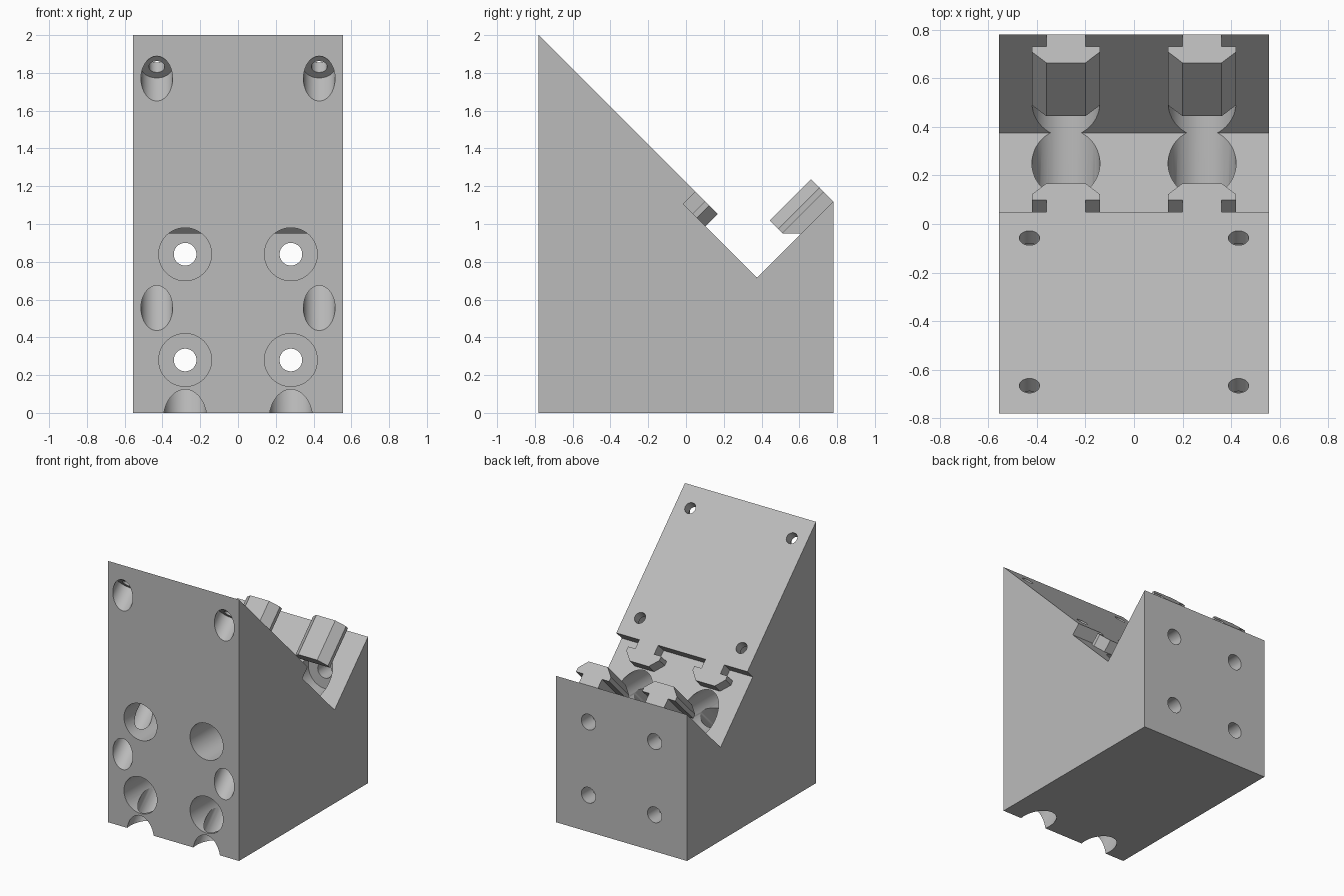
import bpy, bmesh, math
from mathutils import Vector

cube = bpy.data.objects.get("Cube")
if cube:
    bpy.data.objects.remove(cube)

grey = bpy.data.materials.new("plain grey")
grey.use_nodes = True
colour = (0.5, 0.5, 0.5, 1)
grey.diffuse_color = colour
grey.node_tree.nodes["Principled BSDF"].inputs["Base Color"].default_value = colour

X = Vector((1, 0, 0))
DOWN = Vector((0, 1, -1)).normalized()   # down the main slope
UP = Vector((0, 1, 1)).normalized()      # square to the main slope
BACK_OUT = -DOWN                         # square to the back slope


def prism(name, outline, origin, u, v, sweep, floor=None):
    """Extrude an outline drawn on axes u, v; optionally trim below a height."""
    bm = bmesh.new()
    face = bm.faces.new([bm.verts.new(origin + u * a + v * b) for a, b in outline])
    new = bmesh.ops.extrude_face_region(bm, geom=[face])["geom"]
    bmesh.ops.translate(bm, vec=sweep, verts=[g for g in new if isinstance(g, bmesh.types.BMVert)])
    if floor is not None:
        cut = bmesh.ops.bisect_plane(bm, geom=bm.verts[:] + bm.edges[:] + bm.faces[:],
                                     plane_co=(0, 0, floor), plane_no=(0, 0, 1), clear_inner=True)
        edges = [g for g in cut["geom_cut"] if isinstance(g, bmesh.types.BMEdge)]
        bmesh.ops.holes_fill(bm, edges=edges)
    bmesh.ops.recalc_face_normals(bm, faces=bm.faces[:])
    mesh = bpy.data.meshes.new(name)
    bm.to_mesh(mesh)
    bm.free()
    mesh.materials.append(grey)
    obj = bpy.data.objects.new(name, mesh)
    bpy.context.collection.objects.link(obj)
    return obj


# Wedge block with a stepped slope and a V-shaped valley
side = [(-0.78, 0), (0.78, 0), (0.78, 1.12), (0.375, 0.715),
        (-0.015, 1.105), (0.05, 1.17), (-0.78, 2)]
body = prism("wedge_body", side, Vector((-0.555, 0, 0)), Vector((0, 1, 0)), Vector((0, 0, 1)), X * 1.11)


def drill(start, end, radius):
    """Cut a round hole through the body between two points."""
    start, end = Vector(start), Vector(end)
    axis = end - start
    bpy.ops.mesh.primitive_cylinder_add(vertices=48, radius=radius, depth=axis.length,
                                        location=(start + end) / 2,
                                        rotation=axis.to_track_quat("Z", "Y").to_euler())
    cutter = bpy.context.object
    cutter.name = "hole_cutter"
    cutter.hide_render = True
    cutter.data.materials.append(grey)
    mod = body.modifiers.new("hole", "BOOLEAN")
    mod.operation, mod.solver, mod.object = "DIFFERENCE", "EXACT", cutter
    bpy.context.view_layer.objects.active = body
    bpy.ops.object.modifier_apply(modifier=mod.name)
    bpy.data.objects.remove(cutter)


def on_axis(x, offset, total):
    """Point on a 45 degree axis where z - y = offset and y + z = total."""
    return (x, (total - offset) / 2, (total + offset) / 2)


for s in (-1, 1):
    # Level bolt holes with deep counterbores from the front
    for z in (0.28, 0.84):
        drill((s * 0.28, -1, z), (s * 0.28, 0.65, z), 0.14)
        drill((s * 0.28, 0.6, z), (s * 0.28, 1, z), 0.06)
    # Slanted corner screw holes
    for offset in (1.335, 2.55):
        drill(on_axis(s * 0.43, offset, -1.6), on_axis(s * 0.43, offset, 1.115), 0.084)
        drill(on_axis(s * 0.43, offset, 1.05), on_axis(s * 0.43, offset, 1.4), 0.042)
    # Slanted access bores from the front bottom edge
    drill(on_axis(s * 0.28, 0.74, -1.8), on_axis(s * 0.28, 0.74, 0.94), 0.116)

bpy.ops.object.select_all(action="DESELECT")
body.select_set(True)
bpy.context.view_layer.objects.active = body
bpy.ops.object.shade_smooth_by_angle(angle=math.radians(25))

# T-shaped keys: narrow neck, wide head, chamfered tip
half = [(0.08, 0), (0.08, 0.07), (0.14, 0.07), (0.14, 0.102), (0.08, 0.166)]
key = half + [(-a, b) for a, b in reversed(half)]
for s, label in ((-1, "right"), (1, "left")):
    prism(label + "_slope_key", key, Vector((s * 0.28, -0.015, 1.105)), X, DOWN, UP * 0.092)
    prism(label + "_back_key", key, Vector((s * 0.28, 0.78, 1.12)), X, BACK_OUT, UP * -0.31, floor=0.95)
